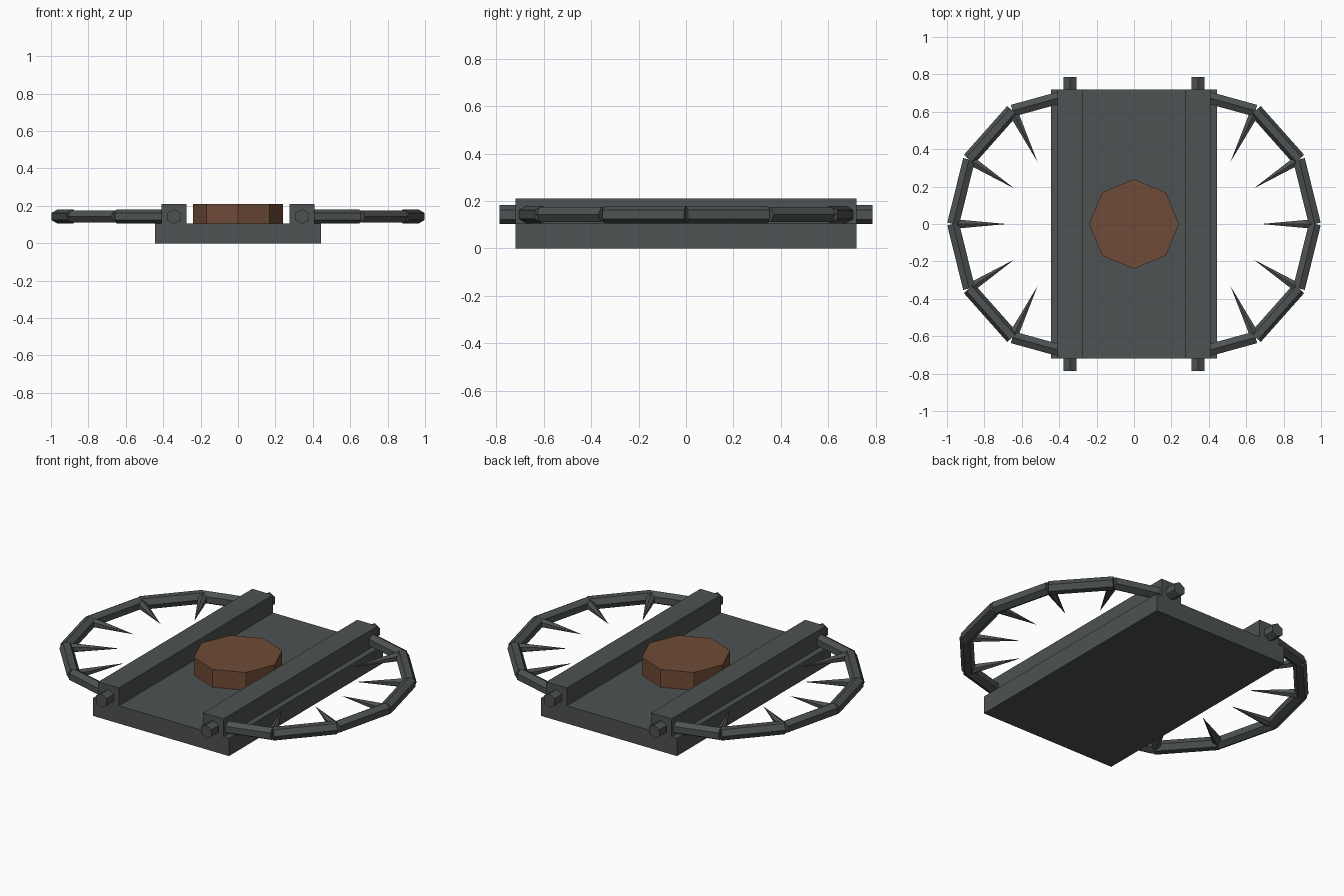
import bpy, math
from mathutils import Vector, Quaternion

if "Cube" in bpy.data.objects:
    bpy.data.objects.remove(bpy.data.objects["Cube"])


def material(name, rgb):
    m = bpy.data.materials.new(name)
    m.diffuse_color = (*rgb, 1)
    m.use_nodes = True
    m.node_tree.nodes["Principled BSDF"].inputs["Base Color"].default_value = m.diffuse_color
    return m


STEEL = material("dark steel", (0.076, 0.084, 0.084))
RUST = material("rusty brown", (0.158, 0.071, 0.037))


def box(name, lo, hi, mat):
    lo, hi = Vector(lo), Vector(hi)
    bpy.ops.mesh.primitive_cube_add(size=1, location=(lo + hi) / 2)
    ob = bpy.context.object
    ob.name = name
    ob.scale = hi - lo
    ob.data.materials.append(mat)
    return ob


def rod(name, a, b, r1, r2, sides=6, roll=0.0, mat=STEEL):
    """Prism or spike from a to b; roll 0 puts an edge at the top."""
    a, b = Vector(a), Vector(b)
    d = b - a
    bpy.ops.mesh.primitive_cone_add(vertices=sides, radius1=r1, radius2=r2,
                                    depth=d.length, location=(a + b) / 2)
    ob = bpy.context.object
    ob.name = name
    ob.rotation_mode = 'QUATERNION'
    ob.rotation_quaternion = d.to_track_quat('Z', 'Y') @ Quaternion((0, 0, 1), roll)
    ob.data.materials.append(mat)
    return ob


# Base slab
box("base", (-0.445, -0.72, 0), (0.445, 0.72, 0.105), STEEL)

# Octagonal pressure plate
rod("pressure_plate", (0, 0, 0.1), (0, 0, 0.21), 0.24, 0.24, 8, 0, RUST)

Z = 0.143
# Jaw centre line on one quarter, from the hinge rail to the outer middle
joints = [(0.36, 0.686), (0.65, 0.606), (0.882, 0.345), (0.967, 0.0)]
rolls = [0, math.pi / 6, 0]
tips = [(0.515, 0.33), (0.64, 0.19), (0.68, 0.0)]

for sx, side in ((-1, "left"), (1, "right")):
    # Hinge rail and the hexagonal pin through it
    x0, x1 = sorted((sx * 0.275, sx * 0.41))
    box(f"rail_{side}", (x0, -0.72, 0.1), (x1, 0.72, 0.21), STEEL)
    rod(f"hinge_pin_{side}", (sx * 0.343, -0.787, Z), (sx * 0.343, 0.787, Z), 0.04, 0.04)

    for sy, end in ((-1, "front"), (1, "back")):
        # Jaw bars
        for i in range(3):
            (ax, ay), (bx, by) = joints[i], joints[i + 1]
            rod(f"jaw_bar_{side}_{end}_{i + 1}", (sx * ax, sy * ay, Z),
                (sx * bx, sy * by, Z), 0.037, 0.037, 6, rolls[i])
        # Teeth at the joints, the middle one only once
        for i in range(3):
            if i == 2 and sy > 0:
                continue
            (ax, ay), (tx, ty) = joints[i + 1], tips[i]
            rod(f"tooth_{side}_{end}_{i + 1}", (sx * ax, sy * ay, Z),
                (sx * tx, sy * ty, Z), 0.03, 0.0, 6)
